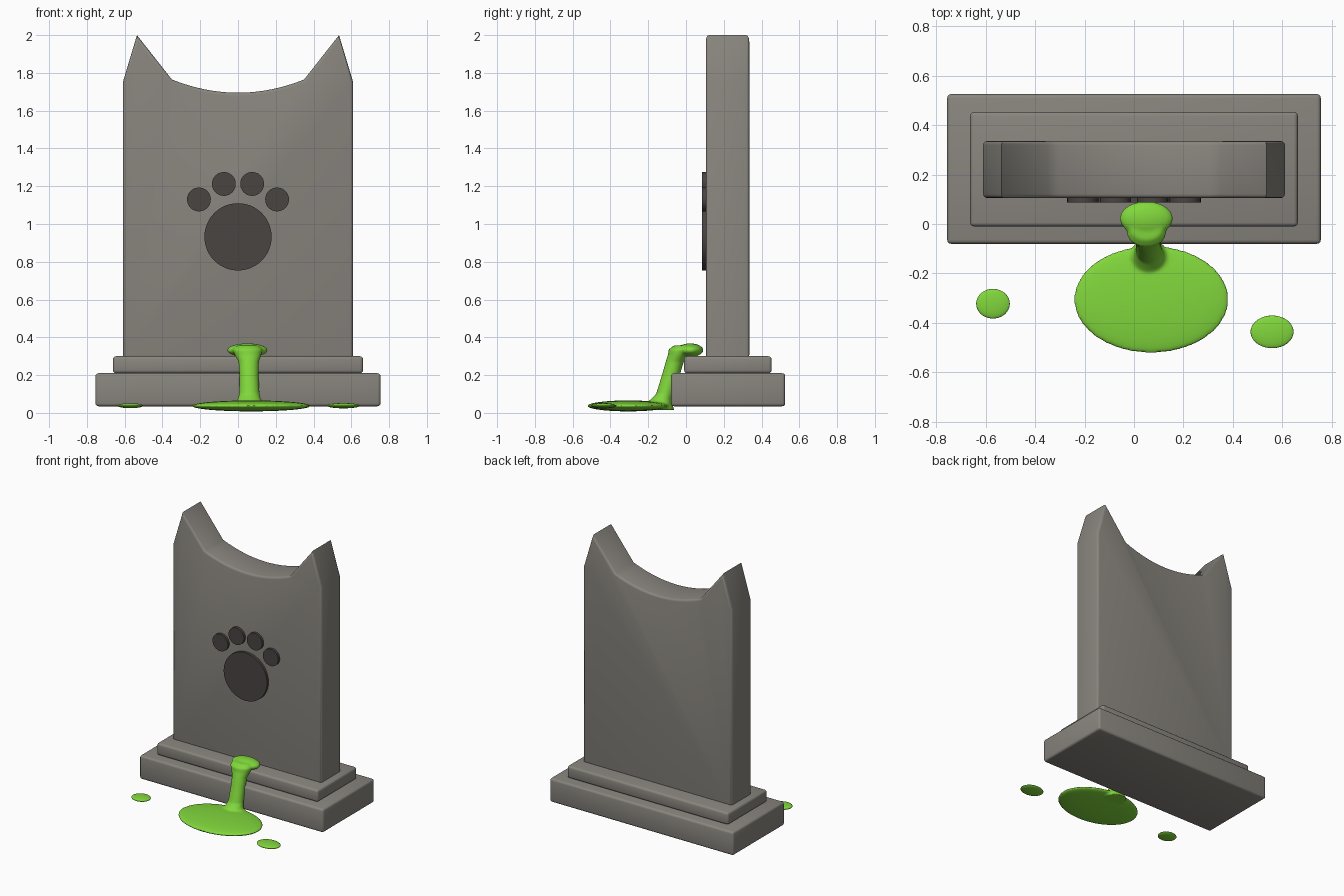
import bpy, bmesh, math
from mathutils import Matrix, Vector

if "Cube" in bpy.data.objects:
    bpy.data.objects.remove(bpy.data.objects["Cube"])


def material(name, rgb):
    m = bpy.data.materials.new(name)
    m.diffuse_color = (*rgb, 1)
    m.use_nodes = True
    m.node_tree.nodes["Principled BSDF"].inputs["Base Color"].default_value = m.diffuse_color
    return m


STONE = material("grey stone", (0.25, 0.235, 0.21))
DARK = material("dark stone", (0.066, 0.058, 0.054))
GREEN = material("slime green", (0.22, 0.68, 0.045))


def finish(name, bm, mat, angle=35):
    bmesh.ops.recalc_face_normals(bm, faces=bm.faces)
    me = bpy.data.meshes.new(name)
    bm.to_mesh(me)
    bm.free()
    me.materials.append(mat)
    ob = bpy.data.objects.new(name, me)
    bpy.context.collection.objects.link(ob)
    bpy.ops.object.select_all(action='DESELECT')
    ob.select_set(True)
    bpy.context.view_layer.objects.active = ob
    bpy.ops.object.shade_smooth_by_angle(angle=math.radians(angle))
    return ob


def block(name, lo, hi):
    bm = bmesh.new()
    size = Vector(hi) - Vector(lo)
    mid = (Vector(hi) + Vector(lo)) / 2
    bmesh.ops.create_cube(bm, size=1, matrix=Matrix.Translation(mid) @ Matrix.Diagonal((*size, 1)))
    bmesh.ops.bevel(bm, geom=bm.edges[:], offset=0.016, segments=3, profile=0.5, affect='EDGES')
    return finish(name, bm, STONE)


# Stepped plinth
block("plinth_lower", (-0.755, -0.08, 0.035), (0.755, 0.525, 0.21))
block("plinth_upper", (-0.662, -0.01, 0.21), (0.662, 0.453, 0.30))

# Slab with ear-shaped top corners and a dipped top edge
half = [(0.61, 0.29), (0.61, 1.75), (0.535, 2.0), (0.35, 1.765)]
n = 16
dip = [(x, 1.695 + 0.07 * (x / 0.35) ** 2) for x in (0.35 - 0.7 * i / n for i in range(1, n))]
outline = half + dip + [(-x, z) for x, z in reversed(half)]
bm = bmesh.new()
face = bm.faces.new([bm.verts.new((x, 0.105, z)) for x, z in outline])
ext = bmesh.ops.extrude_face_region(bm, geom=[face])
bmesh.ops.translate(bm, vec=(0, 0.23, 0), verts=[v for v in ext["geom"] if isinstance(v, bmesh.types.BMVert)])
rim = [e for e in bm.edges if abs(e.verts[0].co.y - e.verts[1].co.y) < 1e-4]
bmesh.ops.bevel(bm, geom=rim, offset=0.016, segments=3, profile=0.5, affect='EDGES')
finish("headstone_slab", bm, STONE)

# Paw print discs on the front
discs = [("paw_pad", 0, 0.932, 0.178)]
for s, side in ((-1, "left"), (1, "right")):
    discs += [("paw_outer_toe_" + side, s * 0.207, 1.13, 0.063),
              ("paw_inner_toe_" + side, s * 0.075, 1.212, 0.063)]
for name, x, z, r in discs:
    bm = bmesh.new()
    bmesh.ops.create_cone(bm, cap_ends=True, segments=48, radius1=r, radius2=r, depth=0.035,
                          matrix=Matrix.Translation((x, 0.1035, z)) @ Matrix.Rotation(math.pi / 2, 4, 'X'))
    finish(name, bm, DARK)


def ellipsoid(bm, centre, radii):
    bmesh.ops.create_uvsphere(bm, u_segments=40, v_segments=20, radius=1,
                              matrix=Matrix.Translation(centre) @ Matrix.Diagonal((*radii, 1)))


# Slime: blob on the step, stream down the plinth and puddle, fused by a remesh
bm = bmesh.new()
ellipsoid(bm, (0.07, -0.305, 0.037), (0.315, 0.218, 0.029))
ellipsoid(bm, (0.05, 0.022, 0.332), (0.108, 0.07, 0.036))
stream = [(0.015, 0.060, -0.13, 0.080, 0.07), (0.05, 0.060, -0.14, 0.080, 0.065),
          (0.07, 0.060, -0.13, 0.062, 0.058), (0.10, 0.060, -0.11, 0.054, 0.048),
          (0.20, 0.058, -0.08, 0.051, 0.048), (0.27, 0.057, -0.06, 0.054, 0.048),
          (0.31, 0.053, -0.04, 0.072, 0.055), (0.335, 0.050, -0.035, 0.08, 0.058),
          (0.357, 0.050, -0.02, 0.06, 0.045)]
rings = []
for z, x, y, rx, ry in stream:
    rings.append([bm.verts.new((x + rx * math.cos(a), y + ry * math.sin(a), z))
                  for a in (2 * math.pi * i / 32 for i in range(32))])
for a, b in zip(rings, rings[1:]):
    for i in range(32):
        j = (i + 1) % 32
        bm.faces.new((a[i], a[j], b[j], b[i]))
bm.faces.new(list(reversed(rings[0])))
bm.faces.new(rings[-1])
slime = finish("slime_drip", bm, GREEN, 180)
fuse = slime.modifiers.new("fuse", 'REMESH')
fuse.mode = 'VOXEL'
fuse.voxel_size = 0.008
fuse.use_smooth_shade = True
soft = slime.modifiers.new("soften", 'SMOOTH')
soft.factor = 0.5
soft.iterations = 4

# Small separate drops
for name, c, r in (("slime_drop_left", (-0.57, -0.322, 0.038), (0.068, 0.06, 0.013)),
                   ("slime_drop_right", (0.558, -0.436, 0.038), (0.087, 0.066, 0.014))):
    bm = bmesh.new()
    ellipsoid(bm, c, r)
    finish(name, bm, GREEN, 180)
